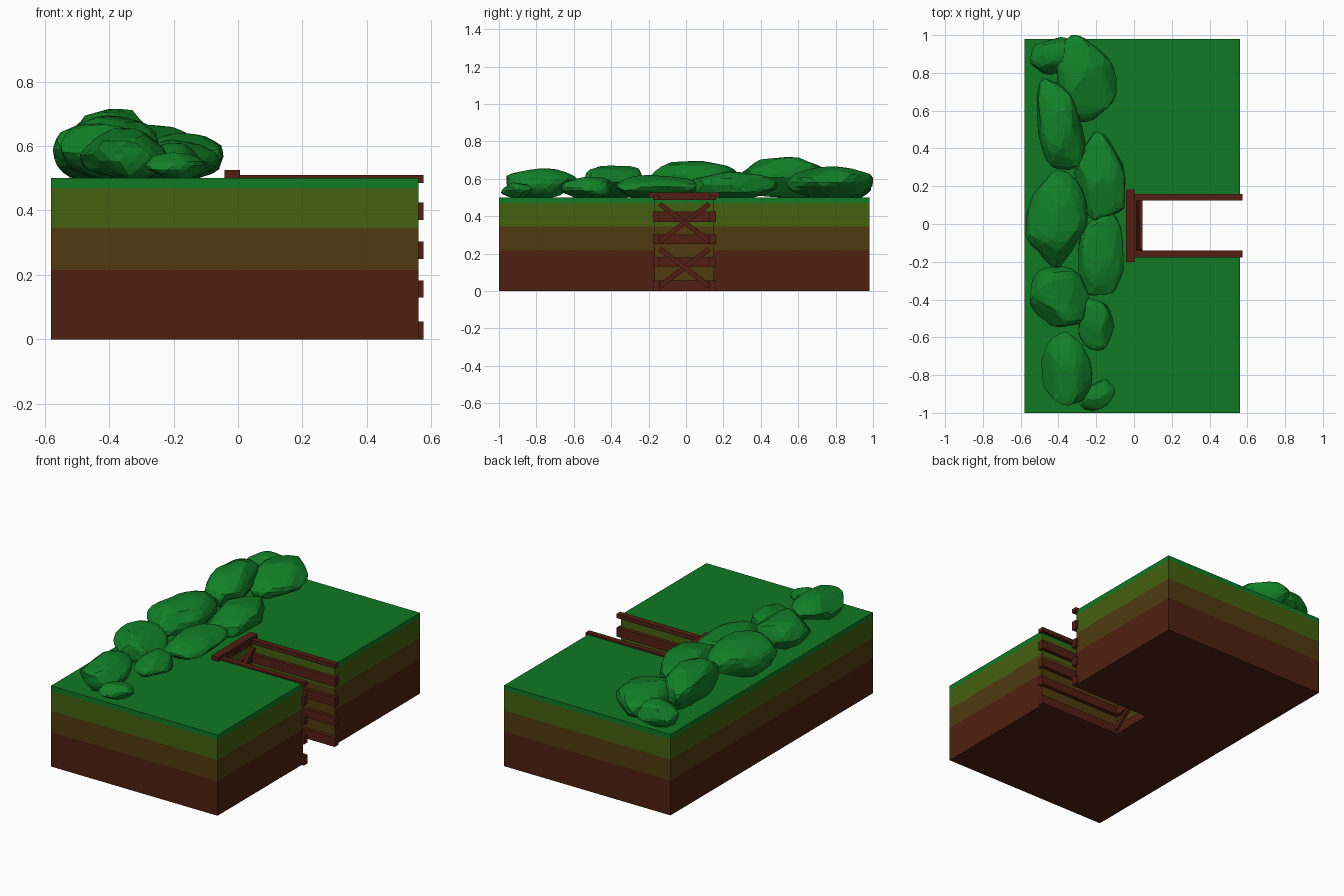
import bpy, bmesh, math, random
from mathutils import Vector, Matrix

if "Cube" in bpy.data.objects:
    bpy.data.objects.remove(bpy.data.objects["Cube"])

random.seed(7)

def material(name, rgb):
    m = bpy.data.materials.new(name)
    m.diffuse_color = (*rgb, 1)
    m.use_nodes = True
    m.node_tree.nodes["Principled BSDF"].inputs["Base Color"].default_value = m.diffuse_color
    return m

GRASS = material("grass green", (0.005, 0.19, 0.017))
BUSH = material("bush green", (0.006, 0.215, 0.021))
OLIVE = material("olive soil", (0.056, 0.115, 0.005))
EARTH = material("earth brown", (0.08, 0.042, 0.005))
DARK = material("deep soil", (0.077, 0.015, 0.005))
WOOD = material("timber", (0.085, 0.0135, 0.006))

def finish(name, bm, mats):
    bmesh.ops.recalc_face_normals(bm, faces=bm.faces)
    me = bpy.data.meshes.new(name)
    bm.to_mesh(me)
    bm.free()
    for m in mats:
        me.materials.append(m)
    ob = bpy.data.objects.new(name, me)
    bpy.context.collection.objects.link(ob)
    return ob

# Layered ground block with a slot cut through the right side
X0, X1, Y0, Y1 = -0.58, 0.56, -1.0, 0.98
SX, SY0, SY1 = -0.012, -0.165, 0.147
outline = [(X0, Y0), (X1, Y0), (X1, SY0), (SX, SY0),
           (SX, SY1), (X1, SY1), (X1, Y1), (X0, Y1)]
levels = [0, 0.215, 0.345, 0.47, 0.5]
bm = bmesh.new()
rings = [[bm.verts.new((x, y, z)) for x, y in outline] for z in levels]
n = len(outline)
for k in range(len(levels) - 1):
    for i in range(n):
        j = (i + 1) % n
        f = bm.faces.new((rings[k][i], rings[k][j], rings[k + 1][j], rings[k + 1][i]))
        inside_slot = i in (2, 3, 4)
        f.material_index = max(k, 1) if inside_slot else k
bm.faces.new(rings[-1]).material_index = 3
bm.faces.new(rings[0][::-1]).material_index = 0
finish("ground_block", bm, [DARK, EARTH, OLIVE, GRASS])

# Timber helper: box from bounds, optionally rolled about the x axis
def beam(name, x, y, z, roll=0.0):
    c = Vector(((x[0] + x[1]) / 2, (y[0] + y[1]) / 2, (z[0] + z[1]) / 2))
    s = (x[1] - x[0], y[1] - y[0], z[1] - z[0])
    bm = bmesh.new()
    bmesh.ops.create_cube(bm, size=1, matrix=Matrix.Translation(c)
                          @ Matrix.Rotation(roll, 4, 'X') @ Matrix.Diagonal((*s, 1)))
    return finish(name, bm, [WOOD])

# Horizontal boards lining both sides and the back of the slot
rows = [(0.0, 0.055), (0.13, 0.182), (0.25, 0.303), (0.37, 0.425), (0.485, 0.51)]
for i, z in enumerate(rows):
    beam(f"left_board_{i}", (0.0, 0.575), (-0.177, -0.141), z)
    beam(f"right_board_{i}", (0.0, 0.575), (0.125, 0.16), z)
    beam(f"back_board_{i}", (-0.015, 0.013), (-0.165, 0.147), z)

# Crossed braces on the back wall
ya, yb = -0.14, 0.125
for i, zc in enumerate((0.125, 0.365)):
    h = 0.2
    half = math.hypot(yb - ya, h) / 2
    a = math.atan2(h, yb - ya)
    ym = (ya + yb) / 2
    for s, xr in ((1, (0.013, 0.03)), (-1, (0.028, 0.045))):
        beam(f"cross_brace_{i}_{'a' if s > 0 else 'b'}", xr,
             (ym - half, ym + half), (zc - 0.013, zc + 0.013), s * a)

# Cap beam over the back edge
beam("cap_beam", (-0.042, 0.006), (-0.2, 0.182), (0.485, 0.526))

# Faceted bushes: spheres chopped by random planes, then fitted to size
def bush(i, x, y, rx, ry, top, shear):
    bm = bmesh.new()
    bmesh.ops.create_icosphere(bm, subdivisions=3, radius=1)
    for _ in range(20):
        d = Vector([random.gauss(0, 1) for k in range(3)]).normalized()
        lim = random.uniform(0.72, 0.9)
        for v in bm.verts:
            over = v.co.dot(d) - lim
            if over > 0:
                v.co -= d * over * 0.9
    for v in bm.verts:
        v.co *= random.uniform(0.985, 1.015)
        v.co.x += shear * v.co.y
    lo = [min(v.co[k] for v in bm.verts) for k in range(3)]
    hi = [max(v.co[k] for v in bm.verts) for k in range(3)]
    base = 0.493
    centre = (x, y, (base + top) / 2)
    radius = (rx, ry, (top - base) / 2)
    for v in bm.verts:
        for k in range(3):
            t = (v.co[k] - lo[k]) / (hi[k] - lo[k]) * 2 - 1
            v.co[k] = centre[k] + t * radius[k]
    finish(f"bush_{i}", bm, [BUSH])

bushes = [
    (-0.43, 0.89, 0.12, 0.10, 0.64, 0.2), (-0.255, 0.77, 0.165, 0.23, 0.665, -0.1),
    (-0.385, 0.53, 0.13, 0.245, 0.715, -0.5), (-0.18, 0.255, 0.135, 0.235, 0.64, -0.2),
    (-0.41, 0.03, 0.165, 0.26, 0.695, 0.0), (-0.175, -0.15, 0.12, 0.23, 0.62, 0.0),
    (-0.395, -0.385, 0.155, 0.16, 0.67, -0.15), (-0.2, -0.53, 0.095, 0.14, 0.61, -0.1),
    (-0.355, -0.765, 0.135, 0.195, 0.655, -0.1), (-0.195, -0.905, 0.095, 0.085, 0.58, 0.4),
]
for i, b in enumerate(bushes):
    bush(i, *b)
